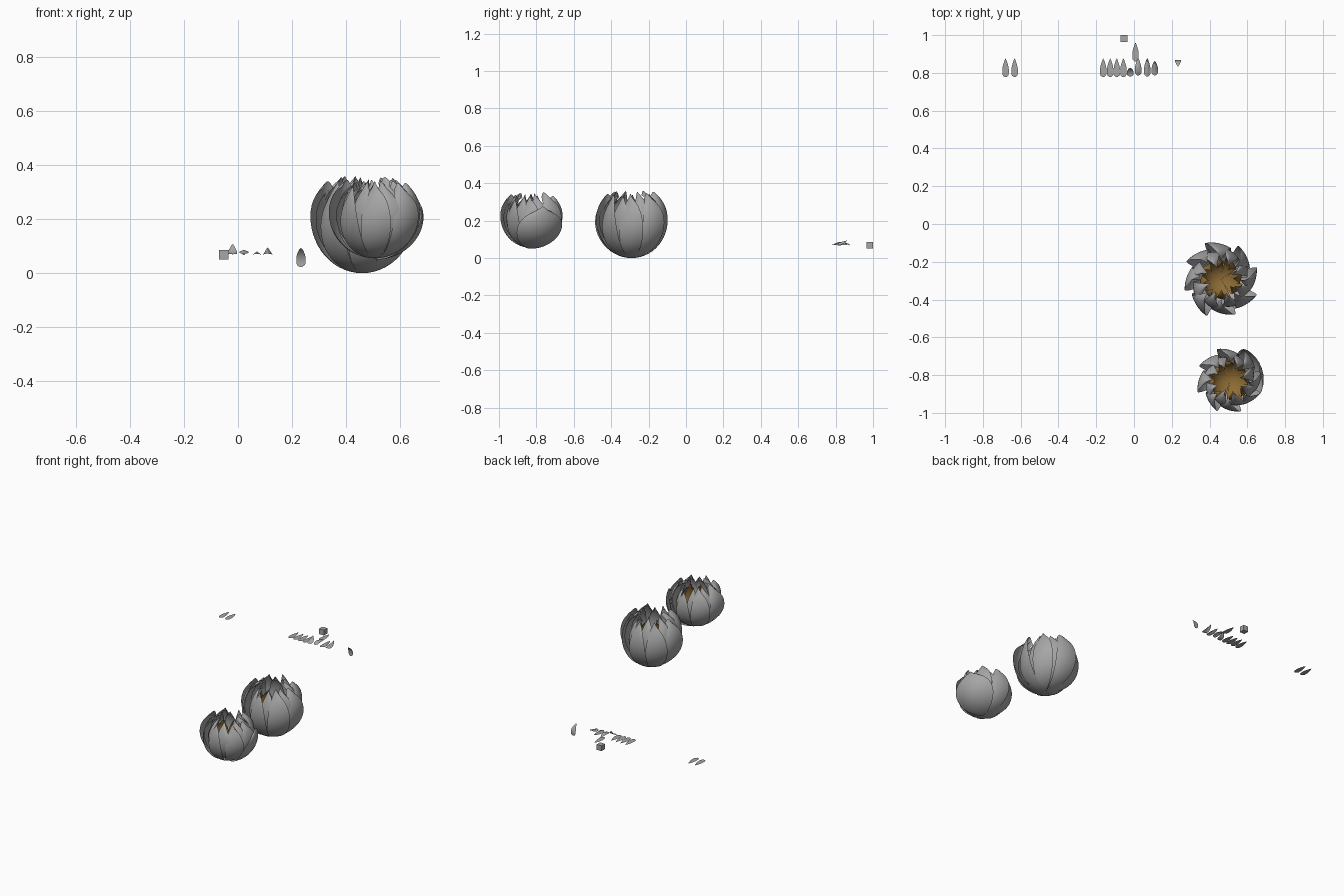
import bpy, bmesh, math, random
from math import sin, cos, pi, radians
from mathutils import Vector

if "Cube" in bpy.data.objects:
    bpy.data.objects.remove(bpy.data.objects["Cube"])

random.seed(4)


def material(name, rgb):
    m = bpy.data.materials.new(name)
    m.diffuse_color = (*rgb, 1)
    m.use_nodes = True
    m.node_tree.nodes["Principled BSDF"].inputs["Base Color"].default_value = m.diffuse_color
    return m


amber = material("amber", (0.27, 0.15, 0.035))
grey = material("petal_grey", (0.38, 0.38, 0.38))


def sheet(name, fn, nu, nv, mat=grey):
    """Smooth surface from fn(u, t), u in -1..1 across, t in 0..1 along."""
    bm = bmesh.new()
    rows = [[bm.verts.new(fn(2 * i / nu - 1, j / nv)) for i in range(nu + 1)]
            for j in range(nv + 1)]
    for a, b in zip(rows, rows[1:]):
        for i in range(nu):
            bm.faces.new((a[i], a[i + 1], b[i + 1], b[i]))
    bmesh.ops.remove_doubles(bm, verts=bm.verts, dist=1e-5)
    for f in bm.faces:
        f.smooth = True
    me = bpy.data.meshes.new(name)
    bm.to_mesh(me)
    bm.free()
    me.materials.append(mat)
    ob = bpy.data.objects.new(name, me)
    bpy.context.collection.objects.link(ob)
    return ob


def cup_petal(name, centre, yaw, R, H, top, half, twist=0.1, mat=grey):
    """Petal lying on a bowl; one edge rides outward so neighbours overlap."""
    cx, cy, cz = centre

    def fn(u, t):
        phi = radians(-90 + (90 + top) * t)
        width = half * (1.12 - 0.2 * t) * (1 - 0.985 * t ** 4.5) ** 0.6
        a = yaw + u * width
        r = R * cos(phi) * (1 + twist * (u - 0.4) * t)
        z = H + H * sin(phi) - 0.025 * u * u * t ** 4
        return Vector((cx + r * cos(a), cy + r * sin(a), cz + z))
    return sheet(name, fn, 8, 20, mat)


def flower(label, centre, rings):
    for ring, (count, R, H, top, half, lift, phase, mat) in rings.items():
        for k in range(count):
            yaw = radians(phase + random.uniform(-4, 4)) + 2 * pi * k / count
            c = (centre[0], centre[1], centre[2] + lift)
            cup_petal(f"{label}_{ring}_petal_{k + 1}", c, yaw,
                      R * random.uniform(0.96, 1.02), H,
                      top + random.uniform(-7, 4), radians(half), 0.14, mat)


# Large flower
flower("large_flower", (0.46, -0.292, 0.0), {
    "outer": (8, 0.196, 0.2, 49, 22, 0.0, 0, grey),
    "middle": (8, 0.165, 0.182, 60, 21, 0.015, 22, grey),
    "heart": (8, 0.115, 0.125, 50, 22, 0.05, 10, amber),
})

# Small flower, with a wide low petal on its back right side
flower("small_flower", (0.507, -0.83, 0.055), {
    "outer": (8, 0.168, 0.165, 50, 22, 0.0, 0, grey),
    "middle": (8, 0.143, 0.148, 60, 21, 0.012, 22, grey),
    "heart": (8, 0.115, 0.12, 42, 23, 0.03, 10, amber),
})
cup_petal("small_flower_low_petal", (0.507, -0.83, 0.05), radians(22),
          0.184, 0.165, 22, radians(52), 0.03)


def loose_petal(name, x, y, z=0.07, length=0.1, bend=0.0, start=0.0, ridge=0.0):
    """Teardrop petal pointing to +y, bent along its length and ridged."""
    def fn(u, t):
        w = 0.017 * min(1, (sin(pi * t ** 0.6) + 0.12 * (1 - t)) ** 0.8)
        s = t * length
        if abs(bend) > 1e-4:
            k = bend / length
            yy = (sin(start + k * s) - sin(start)) / k
            zz = (cos(start) - cos(start + k * s)) / k
        else:
            yy, zz = s * cos(start), s * sin(start)
        return Vector((x + u * w, y + yy, z + zz + ridge * (1 - abs(u)) * sin(pi * t)))
    return sheet(name, fn, 6, 12)


# Flat loose petals
for i, x in enumerate((-0.68, -0.632, -0.163, -0.126, -0.091, -0.056)):
    loose_petal(f"flat_petal_{i + 1}", x, 0.777)
loose_petal("flat_petal_7", 0.008, 0.86)

# Curled loose petals
loose_petal("curled_petal_1", -0.02, 0.78, 0.07, 0.065, radians(80))
loose_petal("curled_petal_2", 0.022, 0.786, 0.071, 0.096, radians(-50), radians(22), 0.008)
loose_petal("curled_petal_3", 0.07, 0.78, 0.071, 0.1, radians(20), radians(-8), 0.012)
loose_petal("curled_petal_4", 0.11, 0.787, 0.072, 0.085, radians(70), radians(-18), 0.014)
loose_petal("standing_petal", 0.233, 0.865, 0.022, 0.085, radians(80), radians(75))

# Small block
bpy.ops.mesh.primitive_cube_add(size=0.036, location=(-0.053, 0.982, 0.068))
bpy.context.object.name = "small_block"
bpy.context.object.data.materials.append(grey)
